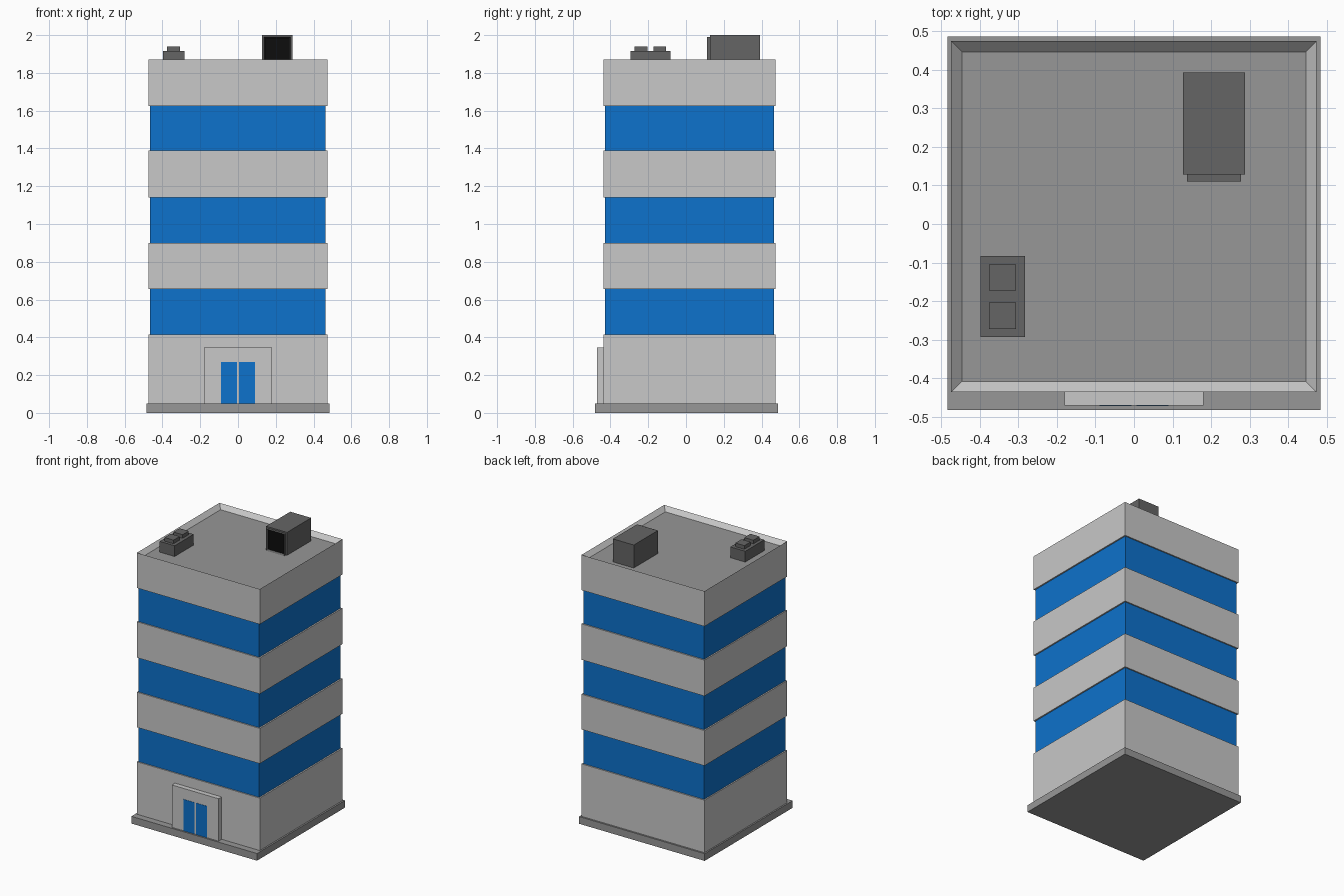
import bpy, bmesh

cube = bpy.data.objects.get("Cube")
if cube:
    bpy.data.objects.remove(cube, do_unlink=True)


def material(name, r, g, b):
    m = bpy.data.materials.new(name)
    m.use_nodes = True
    m.diffuse_color = (r, g, b, 1)
    m.node_tree.nodes["Principled BSDF"].inputs["Base Color"].default_value = (r, g, b, 1)
    return m


WALL = material("light grey wall", 0.58, 0.58, 0.58)
STONE = material("mid grey stone", 0.31, 0.31, 0.31)
METAL = material("dark grey metal", 0.13, 0.13, 0.13)
BLACK = material("black opening", 0.004, 0.004, 0.004)
GLASS = material("blue glass", 0.004, 0.168, 0.604)


def finish(name, bm, mats):
    mesh = bpy.data.meshes.new(name)
    bm.to_mesh(mesh)
    bm.free()
    for m in mats:
        mesh.materials.append(m)
    ob = bpy.data.objects.new(name, mesh)
    bpy.context.collection.objects.link(ob)
    return ob


def box_mesh(x, y, z):
    bm = bmesh.new()
    bmesh.ops.create_cube(bm, size=1)
    for v in bm.verts:
        v.co = [r[0] if c < 0 else r[1] for c, r in zip(v.co, (x, y, z))]
    return bm


def box(name, x, y, z, mat):
    return finish(name, box_mesh(x, y, z), [mat])


def pick(bm, axis, sign):
    bm.normal_update()
    return [f for f in bm.faces if f.normal[axis] * sign > 0.9]


WX, WY = (-0.474, 0.473), (-0.436, 0.474)    # wall footprint
GX, GY = (-0.465, 0.463), (-0.428, 0.465)    # window footprint
LEVELS = (0.415, 0.655, 0.90, 1.14, 1.39, 1.625)

# Base and storeys
box("base_slab", (-0.484, 0.484), (-0.482, 0.486), (0, 0.05), STONE)
box("ground_floor_wall", WX, WY, (0.05, LEVELS[0]), WALL)
for i in range(3):
    box(f"window_band_{i + 1}", GX, GY, (LEVELS[2 * i], LEVELS[2 * i + 1]), GLASS)
for i in range(2):
    box(f"wall_band_{i + 1}", WX, WY, (LEVELS[2 * i + 1], LEVELS[2 * i + 2]), WALL)

# Top storey with a sunken roof behind its parapet
bm = box_mesh(WX, WY, (LEVELS[5], 1.87))
top = pick(bm, 2, 1)
bmesh.ops.inset_region(bm, faces=top, thickness=0.039)
bmesh.ops.translate(bm, verts=top[0].verts, vec=(0, 0, -0.03))
for f in pick(bm, 2, 1):
    f.material_index = 1
finish("top_wall_and_roof", bm, [WALL, STONE])

# Entrance
box("entrance_surround", (-0.18, 0.18), (-0.47, WY[0]), (0.05, 0.345), WALL)
for side, s in (("left", 1), ("right", -1)):
    box(f"{side}_door", sorted((s * 0.006, s * 0.09)), (-0.472, -0.469), (0.05, 0.27), GLASS)

# Stair house with a framed opening
box("stair_house", (0.127, 0.288), (0.128, 0.393), (1.84, 2.0), METAL)
bm = box_mesh((0.137, 0.278), (0.11, 0.128), (1.84, 1.99))
front = pick(bm, 1, -1)
bmesh.ops.inset_region(bm, faces=front, thickness=0.009)
bmesh.ops.translate(bm, verts=front[0].verts, vec=(0, 0.014, 0))
front[0].material_index = 1
finish("stair_house_doorway", bm, [METAL, BLACK])

# Roof ventilation unit
box("vent_unit", (-0.398, -0.283), (-0.293, -0.083), (1.84, 1.915), METAL)
for i, y in enumerate((-0.238, -0.139)):
    box(f"vent_cap_{i + 1}", (-0.376, -0.306), (y - 0.034, y + 0.034), (1.915, 1.94), METAL)
